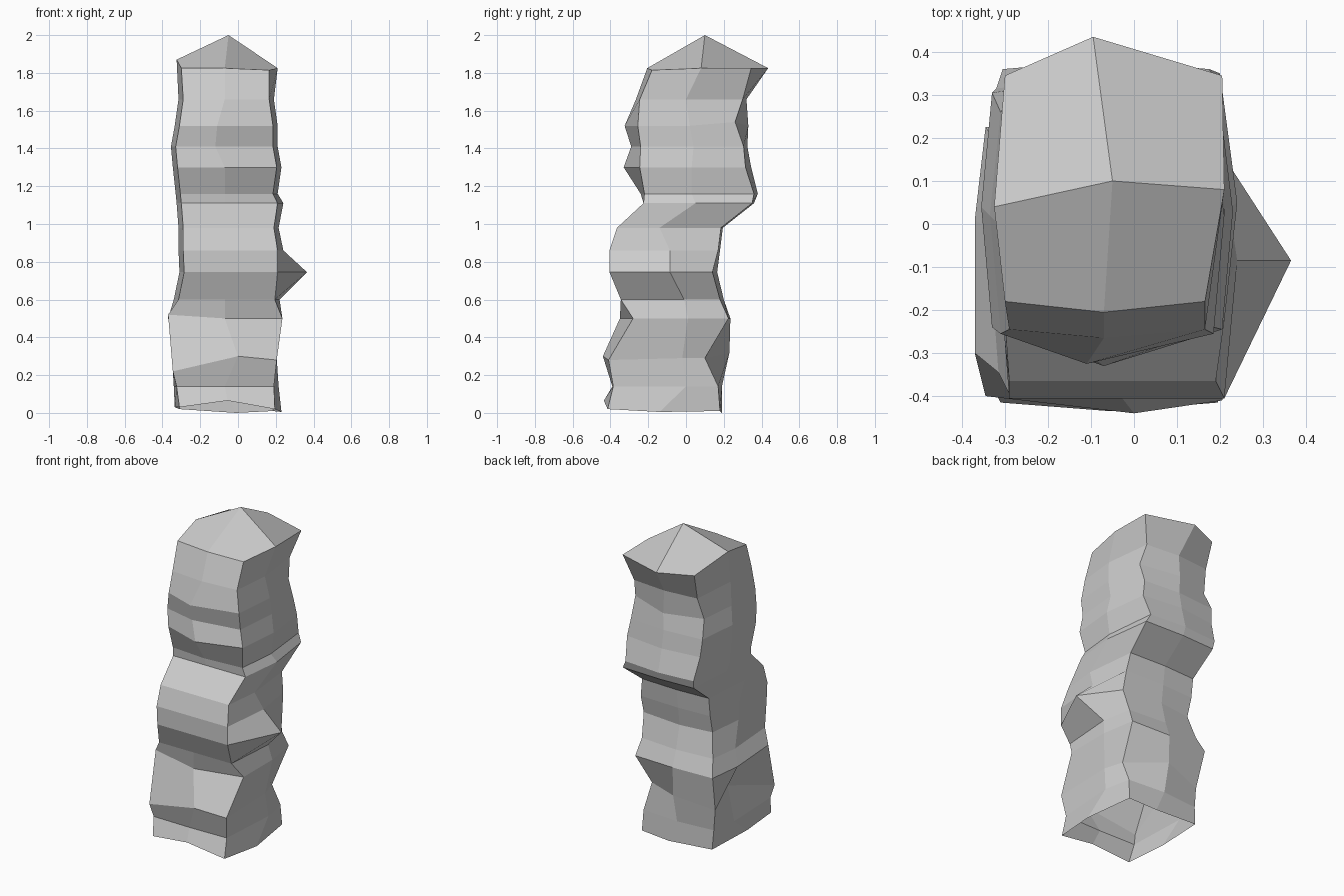
import bpy, bmesh

# Ring profile, bottom to top:
# z, left, right, front, back, y of side ridges, front and back corner setback
RINGS = [
    (0.03, -0.335, 0.22, -0.435, 0.19, -0.14, 0.02, 0.01),
    (0.14, -0.34, 0.215, -0.39, 0.19, 0.00, 0.005, 0.02),
    (0.29, -0.35, 0.205, -0.44, 0.23, -0.02, 0.04, 0.13),
    (0.50, -0.37, 0.235, -0.35, 0.235, 0.01, 0.06, 0.01),
    (0.60, -0.34, 0.22, -0.345, 0.20, -0.01, 0.00, 0.02),
    (0.745, -0.31, 0.365, -0.405, 0.165, -0.085, 0.00, 0.025),
    (0.86, -0.315, 0.24, -0.405, 0.18, -0.085, 0.00, 0.01),
    (0.98, -0.315, 0.215, -0.365, 0.195, -0.14, 0.00, 0.01),
    (1.11, -0.325, 0.24, -0.225, 0.36, 0.05, 0.00, 0.01),
    (1.16, -0.33, 0.21, -0.24, 0.38, 0.03, 0.02, 0.02),
    (1.30, -0.345, 0.23, -0.33, 0.345, 0.03, 0.085, 0.03),
    (1.41, -0.355, 0.21, -0.29, 0.325, 0.04, 0.05, 0.02),
    (1.52, -0.335, 0.21, -0.325, 0.33, 0.02, 0.07, 0.07),
    (1.66, -0.315, 0.19, -0.265, 0.32, 0.00, 0.02, 0.02),
    (1.825, -0.325, 0.21, -0.205, 0.435, 0.08, 0.025, 0.09),
]
RIDGE_X = -0.07


def ring_points(z, left, right, front, back, ridge_y, front_in, back_in):
    """Eight points: four corners set back, four ridges between them."""
    lx, rx = left + 0.025, min(right, 0.235) - 0.025
    fy, by = front + front_in, back - back_in
    return [
        (lx, fy, z), (RIDGE_X, front, z), (rx, fy, z), (right, ridge_y, z),
        (rx - 0.01, by, z), (RIDGE_X, back, z), (lx, by, z), (left, ridge_y, z),
    ]


# Rock pillar: rings joined by quads, open underneath
bm = bmesh.new()
rings = [[bm.verts.new(p) for p in ring_points(*r)] for r in RINGS]
for low, high in zip(rings, rings[1:]):
    for i in range(8):
        j = (i + 1) % 8
        bm.faces.new((low[i], low[j], high[j], high[i]))

# Uneven bottom edge, lower ledge and top rim
for ring, point, dx, dy, dz in (
    (0, 1, 0.015, 0, 0.035), (0, 2, 0, 0, -0.01), (0, 3, 0.01, 0, -0.025),
    (0, 4, 0, 0, -0.02), (0, 5, 0.06, 0, -0.03), (0, 6, 0, 0, -0.01),
    (1, 0, -0.01, 0, 0), (2, 0, -0.02, 0, -0.07), (2, 1, 0.07, 0, 0.01),
    (2, 2, 0.025, -0.01, -0.01), (2, 5, 0, 0, 0.03), (2, 6, 0, 0.07, -0.02),
    (2, 7, 0.07, 0, 0.055), (3, 0, -0.025, -0.01, 0.02), (3, 2, 0.025, 0.01, 0),
    (11, 1, -0.05, 0, 0), (12, 1, -0.04, 0, 0), (12, 4, 0, 0, 0.02),
    (14, 2, -0.02, 0, -0.01), (14, 4, 0.03, 0, 0), (14, 5, -0.025, 0, 0),
    (14, 7, 0, -0.04, 0.045),
):
    co = rings[ring][point].co
    co.x, co.y, co.z = co.x + dx, co.y + dy, co.z + dz

# Peaked top made of four quads
tip = bm.verts.new((-0.05, 0.10, 2.0))
top = rings[-1]
for i in range(1, 8, 2):
    bm.faces.new((top[i], top[(i + 1) % 8], top[(i + 2) % 8], tip))

bmesh.ops.recalc_face_normals(bm, faces=bm.faces[:])
mesh = bpy.data.meshes.new("rock_pillar")
bm.to_mesh(mesh)
bm.free()
pillar = bpy.data.objects.new("rock_pillar", mesh)
bpy.context.collection.objects.link(pillar)
